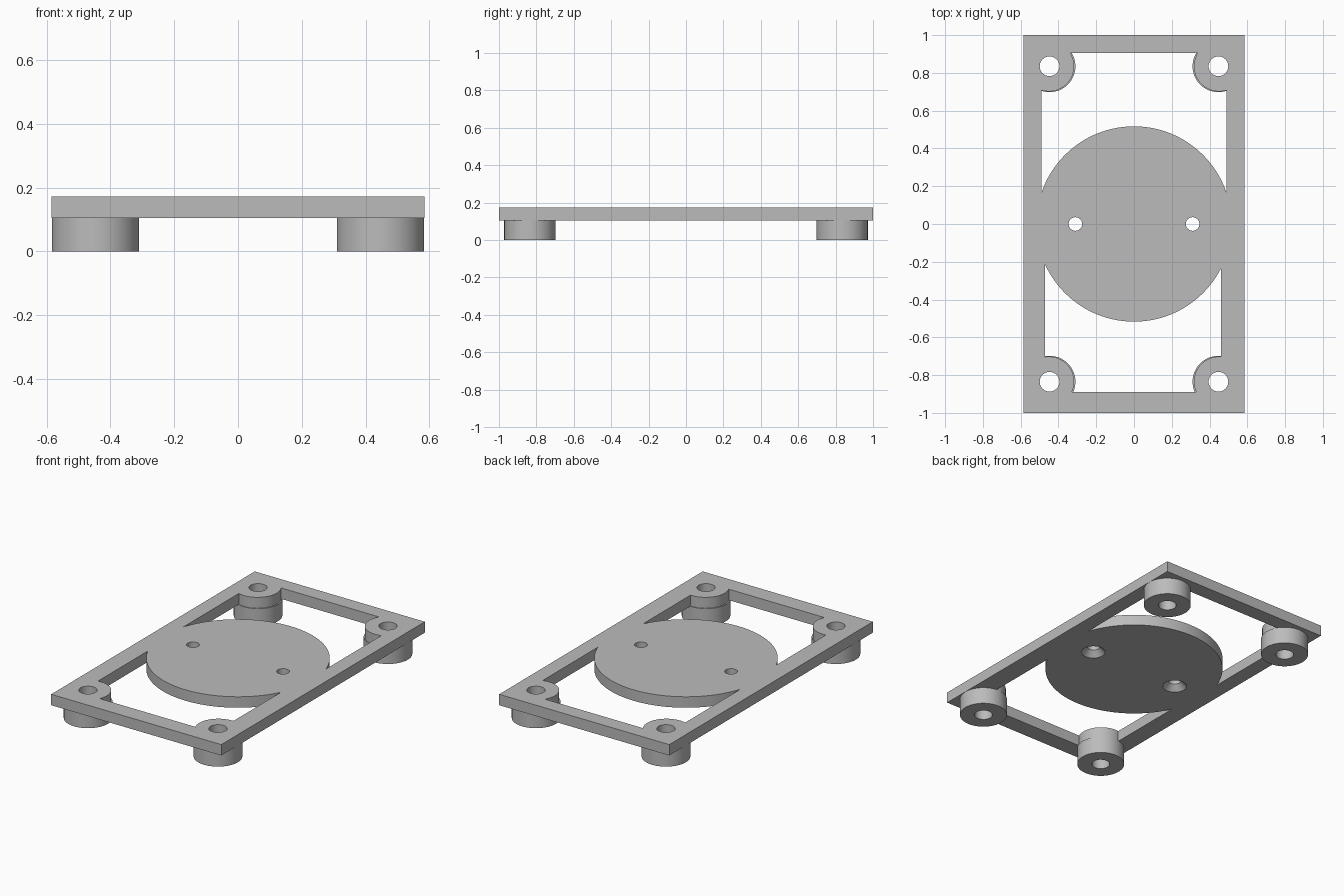
import bpy
import math
from mathutils import Vector

default = bpy.data.objects.get("Cube")
if default:
    bpy.data.objects.remove(default, do_unlink=True)

# Main dimensions
BASE, TOP = 0.105, 0.173
HALF_X, HALF_Y = 0.585, 1.0
BOSS_X, BOSS_Y, BOSS_R = 0.447, 0.835, 0.137
HOLE_R = 0.052
CORNERS = [(sx, sy) for sx in (-1, 1) for sy in (-1, 1)]

grey = bpy.data.materials.new("plain grey")
grey.use_nodes = True
grey.diffuse_color = (0.5, 0.5, 0.5, 1)
grey.node_tree.nodes["Principled BSDF"].inputs["Base Color"].default_value = (0.5, 0.5, 0.5, 1)


def box(name, x0, x1, y0, y1, z0, z1):
    centre = Vector((x0 + x1, y0 + y1, z0 + z1)) / 2
    bpy.ops.mesh.primitive_cube_add(size=1, location=centre)
    obj = bpy.context.object
    obj.name = name
    obj.scale = (x1 - x0, y1 - y0, z1 - z0)
    bpy.ops.object.transform_apply(location=True, rotation=False, scale=True)
    obj.data.materials.append(grey)
    return obj


def cylinder(name, x, y, z0, z1, r0, r1=None, sides=64):
    bpy.ops.mesh.primitive_cone_add(vertices=sides, radius1=r0, radius2=r0 if r1 is None else r1,
                                    depth=z1 - z0, location=(x, y, (z0 + z1) / 2))
    obj = bpy.context.object
    obj.name = name
    bpy.ops.object.transform_apply(location=True, rotation=False, scale=False)
    obj.data.materials.append(grey)
    return obj


def combine(target, tool, operation):
    mod = target.modifiers.new(operation.lower(), "BOOLEAN")
    mod.operation = operation
    mod.solver = "EXACT"
    mod.object = tool
    bpy.context.view_layer.objects.active = target
    bpy.ops.object.modifier_apply(modifier=mod.name)
    bpy.data.objects.remove(tool, do_unlink=True)


def smooth(obj):
    bpy.ops.object.select_all(action="DESELECT")
    obj.select_set(True)
    bpy.context.view_layer.objects.active = obj
    bpy.ops.object.shade_smooth_by_angle(angle=math.radians(30))


# Rectangular frame with a slightly wider opening at the back
plate = box("mounting_plate", -HALF_X, HALF_X, -HALF_Y, HALF_Y, BASE, TOP)
combine(plate, box("back_opening", -0.49, 0.49, 0.05, 0.905, 0, 0.3), "DIFFERENCE")
combine(plate, box("front_opening", -0.47, 0.46, -0.89, -0.05, 0, 0.3), "DIFFERENCE")

# Central disc and corner pads merged into the frame
combine(plate, cylinder("centre_disc", 0, 0, BASE, TOP, 0.517, sides=128), "UNION")
for sx, sy in CORNERS:
    combine(plate, cylinder("corner_pad", sx * 0.45, sy * BOSS_Y, BASE, TOP, 0.133), "UNION")

# Corner bolt holes
for sx, sy in CORNERS:
    combine(plate, cylinder("bolt_hole", sx * BOSS_X, sy * BOSS_Y, 0, 0.3, HOLE_R), "DIFFERENCE")

# Screw holes, countersunk from below
for side in (-1, 1):
    x = side * 0.31
    combine(plate, cylinder("screw_hole", x, 0, 0, 0.3, 0.036, sides=48), "DIFFERENCE")
    combine(plate, cylinder("countersink", x, 0, BASE - 0.02, BASE + 0.035, 0.088, 0.036, 48),
            "DIFFERENCE")
smooth(plate)

# Hollow standoff feet beneath the corners
for sx, sy in CORNERS:
    name = ("back" if sy > 0 else "front") + ("_left" if sx > 0 else "_right") + "_standoff"
    foot = cylinder(name, sx * BOSS_X, sy * BOSS_Y, 0, BASE, BOSS_R)
    combine(foot, cylinder("foot_hole", sx * BOSS_X, sy * BOSS_Y, -0.1, 0.3, HOLE_R), "DIFFERENCE")
    smooth(foot)
